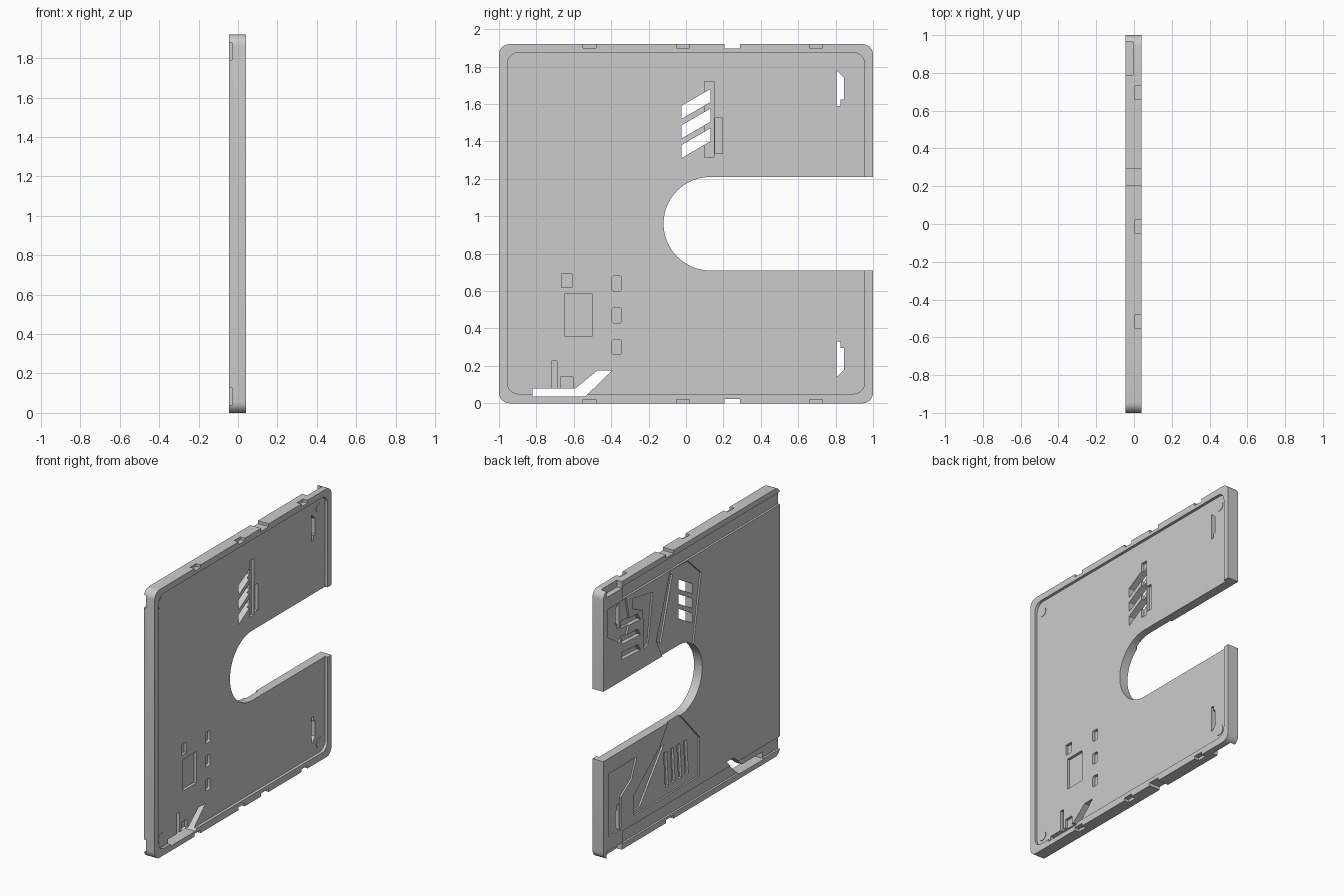
import bpy, bmesh, math

cube = bpy.data.objects.get("Cube")
if cube:
    bpy.data.objects.remove(cube, do_unlink=True)

grey = bpy.data.materials.new("plain_grey")
grey.use_nodes = True
colour = (0.6, 0.6, 0.6, 1)
grey.diffuse_color = colour
grey.node_tree.nodes["Principled BSDF"].inputs["Base Color"].default_value = colour

H = 1.92      # panel height
BACK = -0.045  # decorated face
FACE = 0.04   # rim face
FLOOR = 0.02  # tray floor


def prism(name, pts, x0, x1):
    """Extrude a (y, z) outline from x0 to x1."""
    bm = bmesh.new()
    f = bm.faces.new([bm.verts.new((x0, y, z)) for y, z in pts])
    out = bmesh.ops.extrude_face_region(bm, geom=[f])
    for v in out["geom"]:
        if isinstance(v, bmesh.types.BMVert):
            v.co.x = x1
    bmesh.ops.recalc_face_normals(bm, faces=bm.faces)
    me = bpy.data.meshes.new(name)
    bm.to_mesh(me)
    bm.free()
    me.materials.append(grey)
    ob = bpy.data.objects.new(name, me)
    bpy.context.collection.objects.link(ob)
    return ob


def box(y0, y1, z0, z1):
    return [(y0, z0), (y1, z0), (y1, z1), (y0, z1)]


def arc(cy, cz, r, a0, a1, n=6):
    return [(cy + r * math.cos(math.radians(a0 + (a1 - a0) * i / n)),
             cz + r * math.sin(math.radians(a0 + (a1 - a0) * i / n))) for i in range(n + 1)]


def rounded(y0, y1, z0, z1, r):
    return (arc(y0 + r, z0 + r, r, 180, 270) + arc(y1 - r, z0 + r, r, 270, 360)
            + arc(y1 - r, z1 - r, r, 0, 90) + arc(y0 + r, z1 - r, r, 90, 180))


panel = prism("panel", rounded(-1, 1, 0, H, 0.055), BACK, FACE)


def cut(pts, x0, x1):
    cutter = prism("cutter", pts, x0, x1)
    cutter.hide_render = True
    mod = panel.modifiers.new("cut", 'BOOLEAN')
    mod.operation, mod.solver, mod.object = 'DIFFERENCE', 'EXACT', cutter
    dg = bpy.context.evaluated_depsgraph_get()
    dg.update()
    old = panel.data
    new = bpy.data.meshes.new_from_object(panel.evaluated_get(dg))
    panel.modifiers.remove(mod)
    panel.data = new
    bpy.data.meshes.remove(old)
    bpy.data.objects.remove(cutter, do_unlink=True)


def through(pts):
    cut(pts, -0.2, 0.2)


def back_pocket(pts, depth=0.012):
    cut(pts, -0.2, BACK + depth)


def tray_pocket(pts, floor=0.0):
    cut(pts, floor, 0.2)


# Tray recess on the rim side
tray_pocket(rounded(-0.955, 0.955, 0.05, 1.875, 0.06), FLOOR)

# Decorative recesses on the back face
back_pocket([(0.24, 1.79), (0.04, 1.78), (-0.11, 1.64), (-0.02, 1.15), (0.3, 1.15), (0.4, 1.34)])
back_pocket([(0.24, 1.76), (0.2, 1.74), (0.33, 1.3), (0.38, 1.33)], 0.025)
back_pocket([(0.67, 1.75), (0.44, 1.71), (0.49, 1.36), (0.54, 1.34), (0.55, 1.62), (0.67, 1.68)])
back_pocket([(0.95, 1.78), (0.74, 1.78), (0.7, 1.6), (0.73, 1.52), (0.83, 1.5), (0.95, 1.58)])
back_pocket([(0.22, 0.78), (0.1, 0.68), (-0.09, 0.47), (-0.09, 0.19), (0.65, 0.19), (0.65, 0.34), (0.36, 0.57)])
back_pocket([(0.36, 0.56), (0.3, 0.56), (0.57, 0.22), (0.64, 0.22), (0.64, 0.34)], 0.025)
back_pocket([(0.94, 0.6), (0.62, 0.6), (0.68, 0.46), (0.8, 0.38), (0.8, 0.15), (0.94, 0.15)])

# Slanted slits and vertical vents on the back
for i in range(3):
    z = 1.35 + 0.11 * i
    back_pocket([(0.58, z), (0.79, z + 0.01), (0.79, z + 0.06), (0.61, z + 0.05)], 0.03)
for i in range(4):
    y = 0.02 + 0.075 * i
    back_pocket([(y, 0.25), (y + 0.035, 0.25), (y + 0.055, 0.5), (y + 0.02, 0.5)], 0.03)

# Features mirrored on the top and bottom edges
for top in (False, True):
    def m(pts):
        return [(y, H - z) for y, z in pts] if top else pts
    back_pocket(m(box(-1.1, 0.78, 0.04, 0.13)), 0.015)      # sliding groove
    cut(m(box(0.79, 0.965, -0.1, 0.05)), -0.2, -0.005)       # corner relief
    for y in (-0.55, -0.05, 0.66):                           # latch notches
        tray_pocket(m(box(y, y + 0.07, -0.1, 0.02)), 0.005)
    through(m(box(0.205, 0.29, -0.1, 0.022)))                # locating notch
    through(m([(0.805, 0.14), (0.845, 0.18), (0.845, 0.295), (0.825, 0.295),
               (0.825, 0.33), (0.805, 0.33)]))               # corner slot

# Open round-ended slot
through(arc(0.13, 0.96, 0.25, 90, 270, 32) + [(1.1, 0.71), (1.1, 1.21)])

# Slanted windows
for i in range(3):
    z = 1.31 + 0.105 * i
    through([(-0.025, z), (0.13, z + 0.09), (0.13, z + 0.16), (-0.025, z + 0.07)])

# Bent slot near the lower edge
through([(-0.82, 0.035), (-0.54, 0.035), (-0.395, 0.175), (-0.475, 0.175), (-0.59, 0.08), (-0.82, 0.08)])

# Rectangular pockets in the tray floor
for rect in ((0.1, 0.15, 1.315, 1.72), (0.155, 0.195, 1.335, 1.525),
             (-0.665, -0.61, 0.62, 0.695), (-0.65, -0.5, 0.36, 0.585),
             (-0.72, -0.69, 0.075, 0.225), (-0.67, -0.605, 0.075, 0.14)):
    tray_pocket(box(*rect))
for z in (0.26, 0.43, 0.6):
    tray_pocket(rounded(-0.395, -0.345, z, z + 0.08, 0.012))

# Low round pads in the tray corners
for y in (-0.9, 0.89):
    for z in (0.12, H - 0.12):
        prism("corner_pad", arc(y, z, 0.035, 0, 345, 23), FLOOR - 0.002, FLOOR + 0.003)

bpy.context.view_layer.objects.active = panel
panel.select_set(True)
bpy.ops.object.shade_smooth_by_angle(angle=math.radians(30))
